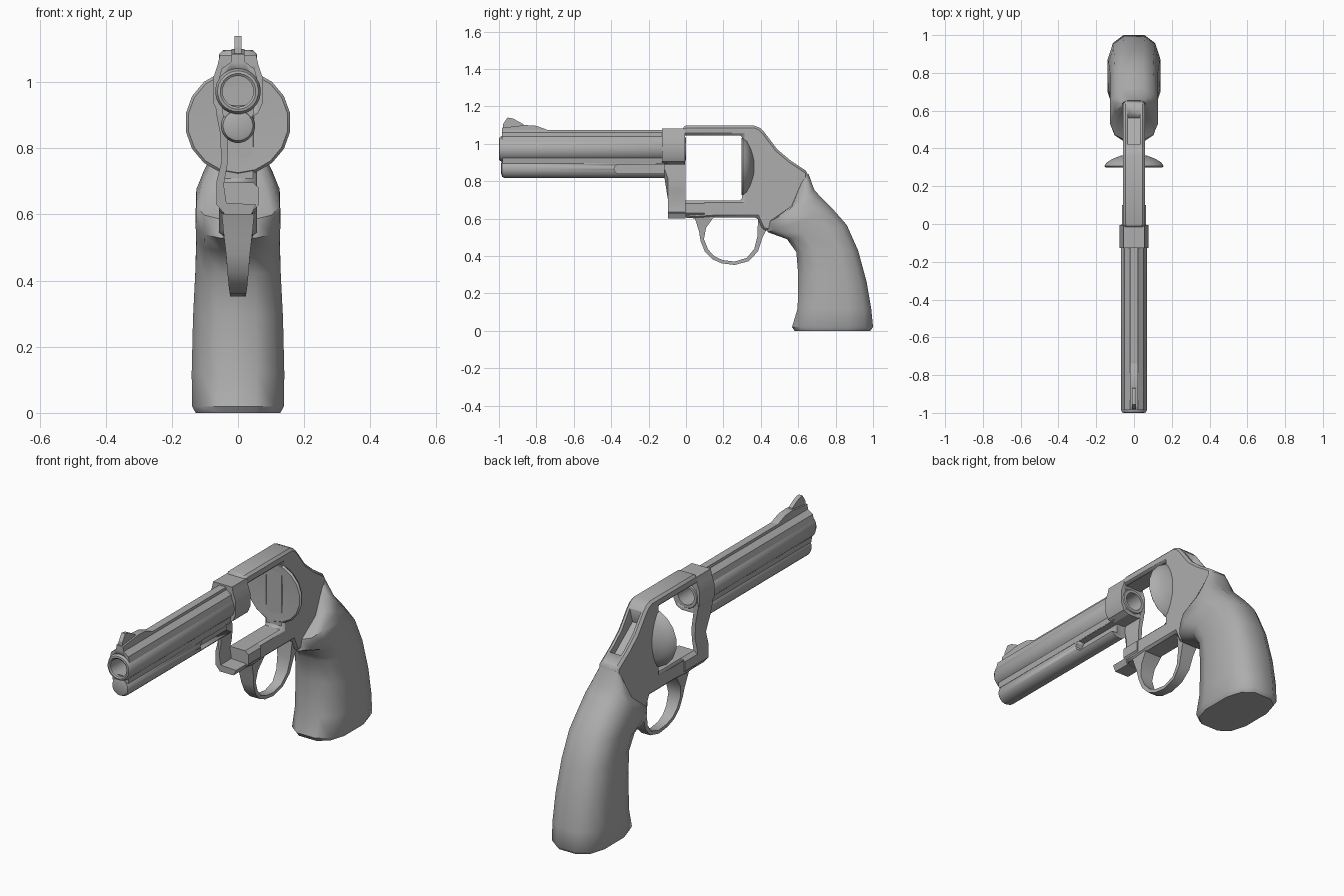
import bpy, bmesh, math
from mathutils import Vector

if "Cube" in bpy.data.objects:
    bpy.data.objects.remove(bpy.data.objects["Cube"])

steel = bpy.data.materials.new("grey_metal")
steel.diffuse_color = (0.42, 0.42, 0.42, 1)
steel.use_nodes = True
steel.node_tree.nodes["Principled BSDF"].inputs["Base Color"].default_value = steel.diffuse_color


def finish(name, bm, angle=35):
    bmesh.ops.recalc_face_normals(bm, faces=bm.faces)
    me = bpy.data.meshes.new(name)
    bm.to_mesh(me)
    bm.free()
    ob = bpy.data.objects.new(name, me)
    bpy.context.collection.objects.link(ob)
    me.materials.append(steel)
    bpy.ops.object.select_all(action='DESELECT')
    ob.select_set(True)
    bpy.context.view_layer.objects.active = ob
    bpy.ops.object.shade_smooth_by_angle(angle=math.radians(angle))
    return ob


def loft(name, rings, closed=False, angle=35):
    """Skin equal-length rings; cap the ends, or join last to first if closed."""
    bm = bmesh.new()
    rows = [[bm.verts.new(p) for p in r] for r in rings]
    pairs = list(zip(rows, rows[1:])) + ([(rows[-1], rows[0])] if closed else [])
    n = len(rows[0])
    for a, b in pairs:
        for i in range(n):
            j = (i + 1) % n
            bm.faces.new((a[i], a[j], b[j], b[i]))
    if not closed:
        bm.faces.new(rows[0])
        bm.faces.new(rows[-1])
    return finish(name, bm, angle)


def prism(name, pts, axis, a, b, angle=25):
    """Extrude a profile: (y, z) points along x, or (x, z) points along y."""
    at = (lambda p, d: (d, p[0], p[1])) if axis == 'x' else (lambda p, d: (p[0], d, p[1]))
    return loft(name, [[at(p, d) for p in pts] for d in (a, b)], angle=angle)


def lathe(name, prof, zc, n=24, closed=False):
    """Turn a (radius, y) profile around a line along y at height zc."""
    rings = [[(r * math.cos(2 * math.pi * (i + .5) / n), y,
               zc + r * math.sin(2 * math.pi * (i + .5) / n)) for i in range(n)]
             for r, y in prof]
    return loft(name, rings, closed)


def bevel(ob, w):
    m = ob.modifiers.new("bevel", 'BEVEL')
    m.width, m.segments, m.limit_method = w, 1, 'ANGLE'
    m.angle_limit = math.radians(50)


def cut(ob, cutter):
    m = ob.modifiers.new("cut", 'BOOLEAN')
    m.operation, m.object, m.solver = 'DIFFERENCE', cutter, 'EXACT'
    cutter.hide_render = True
    cutter.hide_set(True)


# Barrel tube with open bore
lathe("barrel", [(.047, -.995), (.054, -1.0), (.062, -.998), (.069, -.985),
                 (.069, -.01), (.062, .0), (.047, .0)], .972, closed=True)

# Flat rib on top of the barrel
prism("barrel_rib", [(-.06, 1.0), (-.05, 1.04), (-.022, 1.06), (-.020, 1.073), (.020, 1.073),
                     (.022, 1.06), (.05, 1.04), (.06, 1.0), (.052, .985), (-.052, .985)],
      'y', -.985, -.10).modifiers.new("bore", 'BOOLEAN')
bore = lathe("bore_cutter", [(.06, -1.1), (.06, .1)], .972)
rib = bpy.data.objects["barrel_rib"]
rib.modifiers["bore"].object = bore
bore.hide_render = True
bore.hide_set(True)

# Underlug with a slot on the right, and the web joining it to the barrel
lug = lathe("barrel_underlug", [(.03, -.988), (.045, -.983), (.052, -.968), (.052, -.115)], .868)
slot = prism("slot_cutter", [(-.10, .84), (-.365, .84), (-.38, .852), (-.385, .865),
                             (-.38, .878), (-.365, .89), (-.10, .89)], 'x', .012, .2)
cut(lug, slot)
prism("barrel_web", [(-.045, .895), (.045, .895), (.05, .93), (-.05, .93)], 'y', -.98, -.10)

# Front sight: ramp and blade
prism("sight_ramp", [(-.985, 1.06), (-.985, 1.085), (-.86, 1.10), (-.80, 1.096),
                     (-.73, 1.07), (-.73, 1.06)], 'x', -.02, .02)
prism("sight_blade", [(-.98, 1.07), (-.978, 1.105), (-.955, 1.14), (-.925, 1.135),
                      (-.87, 1.105), (-.86, 1.08)], 'x', -.011, .011)

# Frame collar around the rear of the barrel
collar = prism("frame_collar", [(-.055, 1.082), (.055, 1.082), (.062, 1.05), (.076, 1.01),
                                (.076, .94), (.06, .905), (.03, .89), (-.03, .89),
                                (-.06, .905), (-.076, .94), (-.076, 1.01), (-.062, 1.05)],
               'y', -.128, -.005)
cut(collar, bore)

# Thin front post on the left side, curling into a foot
post = [(-.07, .95), (-.065, .90), (-.055, .85), (-.05, .76), (-.065, .70), (-.065, .63),
        (-.04, .60), (.04, .60), (.055, .63), (-.035, .635), (-.043, .69), (-.032, .75),
        (-.03, .81), (-.042, .90), (-.045, .95)]
loft("front_post", [[(x, -.128 if z > .81 else -.095, z) for x, z in post],
                    [(x, -.003, z) for x, z in post]])

# Main frame: top strap, back and floor around the open window
frame = prism("frame", [(-.02, 1.045), (.30, 1.045), (.30, .697), (-.005, .697), (-.005, .605),
                        (.06, .60), (.16, .607), (.38, .607), (.41, .54), (.46, .53),
                        (.60, .60), (.65, .80), (.65, .85), (.56, .91), (.49, .968),
                        (.42, 1.06), (.395, 1.085), (.365, 1.097), (.0, 1.097), (-.02, 1.09)],
              'x', -.057, .057)
bevel(frame, .012)
hammer_slot = prism("hammer_slot_cutter", [(.43, 1.09), (.62, .93), (.56, .86), (.40, .98)],
                    'x', -.032, .032)
cut(frame, hammer_slot)

# Chamfered floor under the window
prism("frame_floor", [(-.04, .605), (.04, .605), (.064, .63), (.064, .68), (.045, .697),
                      (-.045, .697), (-.064, .68), (-.064, .63)], 'y', -.005, .10)

# Domed recoil shield behind the window
lathe("recoil_shield", [(.03, .304), (.152, .298), (.16, .306), (.148, .325), (.115, .345),
                        (.07, .362), (.03, .37)], .878, n=18)

# Trigger guard: outer point, inner point and half width along the bow
guard = [(.045, .61, .15, .61, .05), (.07, .53, .107, .55, .042), (.078, .48, .096, .49, .036),
         (.10, .425, .118, .435, .032), (.14, .383, .152, .398, .028),
         (.19, .361, .196, .378, .025), (.26, .352, .26, .370, .024),
         (.335, .372, .325, .390, .026), (.385, .425, .365, .438, .032),
         (.41, .50, .382, .505, .038), (.44, .56, .385, .61, .048)]
loft("trigger_guard", [[(-w, oy, oz), (w, oy, oz), (w, iy, iz), (-w, iy, iz)]
                       for oy, oz, iy, iz, w in guard], angle=40)

# Grip: front point, back point and half width of each section
sections = [(.58, 0, .985, 0, .128), (.567, .02, 1.0, .02, .139), (.597, .12, .99, .12, .140),
            (.60, .30, .966, .26, .136), (.59, .42, .92, .43, .129), (.54, .49, .86, .565, .126),
            (.435, .528, .79, .645, .128), (.445, .585, .72, .715, .126),
            (.56, .665, .685, .755, .105), (.605, .775, .655, .84, .06)]
rings, N = [], 12
k = math.cos(math.pi / N) ** .7
for fy, fz, by, bz, w in sections:
    f, b = Vector((0, fy, fz)), Vector((0, by, bz))
    ring = []
    for i in range(N):
        t = 2 * math.pi * (i + .5) / N
        c, s = [math.copysign(abs(v) ** .7, v) / k for v in (math.cos(t), math.sin(t))]
        ring.append((f + b) / 2 + (b - f) / 2 * c + Vector((w * s, 0, 0)))
    rings.append(ring)
loft("grip", rings, angle=45)
